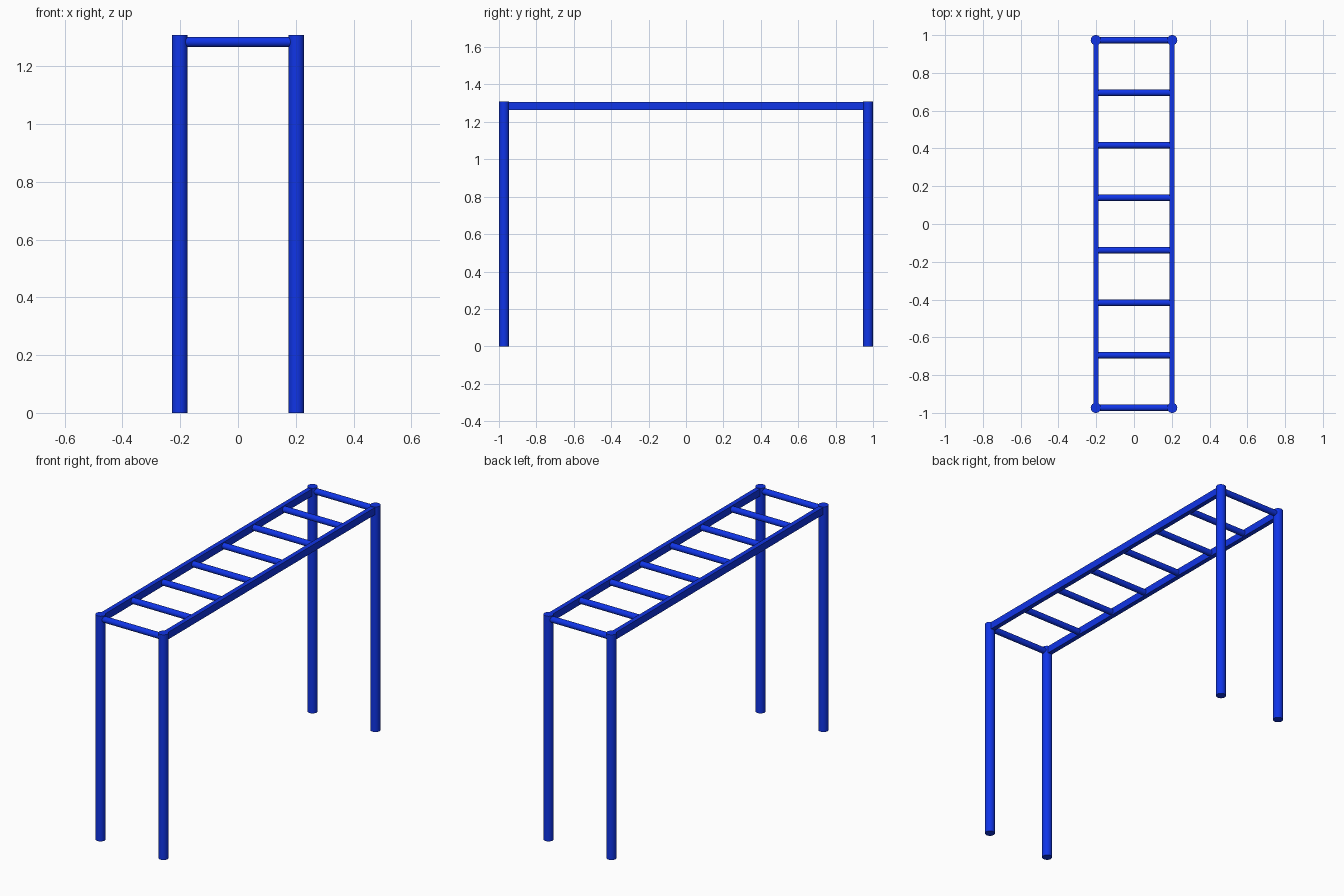
import bpy
from math import radians

if "Cube" in bpy.data.objects:
    bpy.data.objects.remove(bpy.data.objects["Cube"])

HALF_W, HALF_L = 0.202, 0.973   # post centres
HEIGHT, BAR_Z = 1.308, 1.284    # post top, ladder level
POST_R, RUNG_R = 0.027, 0.0175
RUNGS = 8

blue = bpy.data.materials.new("blue_paint")
blue.diffuse_color = (0.005, 0.035, 0.8, 1)
blue.use_nodes = True
blue.node_tree.nodes["Principled BSDF"].inputs["Base Color"].default_value = blue.diffuse_color


def finish(name):
    ob = bpy.context.object
    ob.name = name
    ob.data.materials.append(blue)
    return ob


def tube(name, radius, length, loc, rot=(0, 0, 0)):
    bpy.ops.mesh.primitive_cylinder_add(vertices=32, radius=radius, depth=length,
                                        location=loc, rotation=rot)
    bpy.ops.object.shade_smooth_by_angle(angle=radians(40))
    return finish(name)


for sx, side in ((-1, "left"), (1, "right")):
    # Upright posts
    for sy, end in ((-1, "front"), (1, "back")):
        tube(f"{end}_{side}_post", POST_R, HEIGHT,
             (sx * HALF_W, sy * HALF_L, HEIGHT / 2))
    # Flat-sided long rail between the posts
    bpy.ops.mesh.primitive_cube_add(size=1, location=(sx * HALF_W, 0, BAR_Z))
    rail = finish(f"{side}_rail")
    rail.scale = (0.027, 2 * HALF_L, 0.042)

# Evenly spaced round rungs
for i in range(RUNGS):
    y = -HALF_L + 2 * HALF_L * i / (RUNGS - 1)
    tube(f"rung_{i + 1}", RUNG_R, 2 * HALF_W, (0, y, BAR_Z), (0, radians(90), 0))
